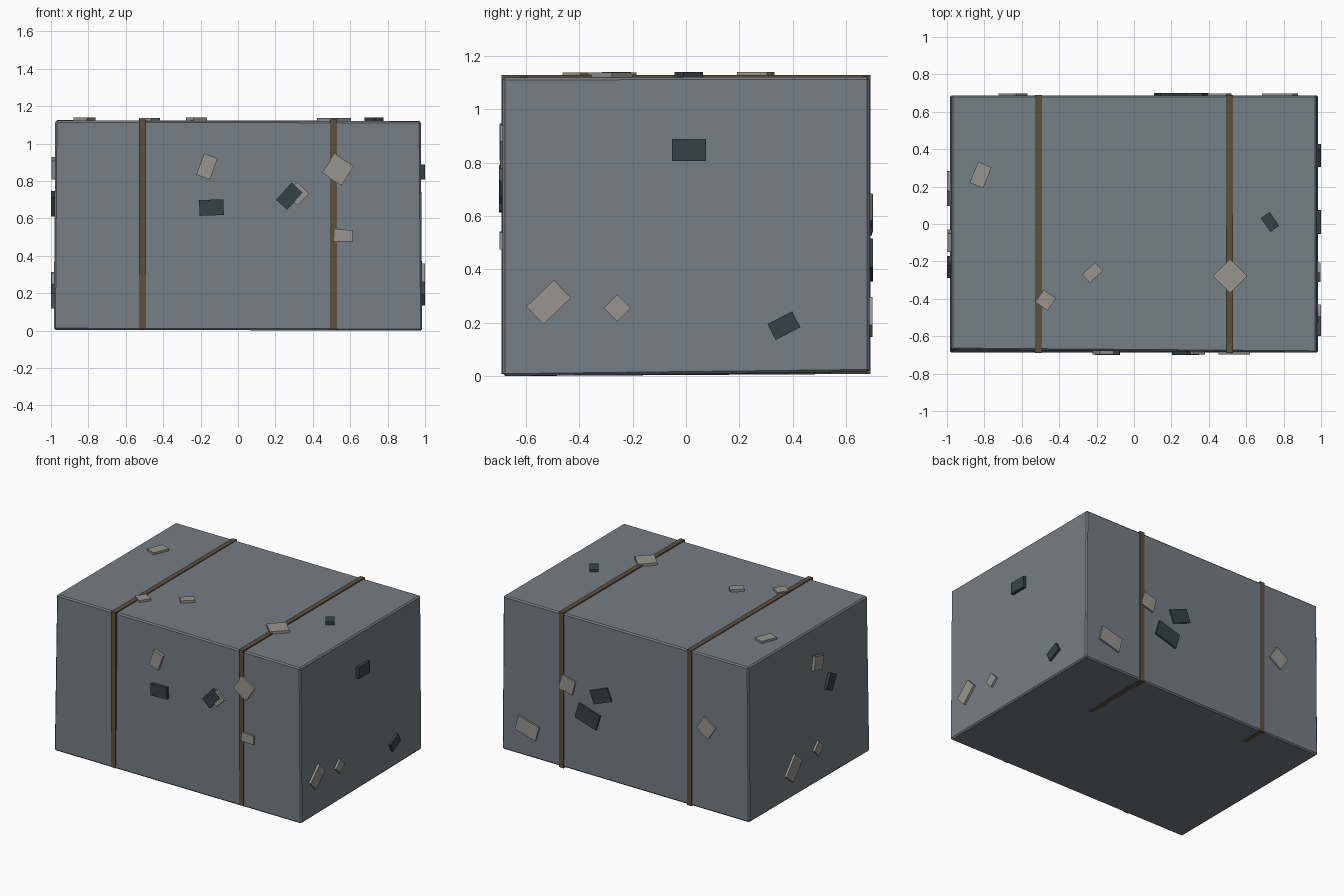
import bpy, bmesh, math
from mathutils import Vector, Matrix

if "Cube" in bpy.data.objects:
    bpy.data.objects.remove(bpy.data.objects["Cube"])


def material(name, rgb):
    m = bpy.data.materials.new(name)
    m.diffuse_color = (*rgb, 1)
    m.use_nodes = True
    m.node_tree.nodes["Principled BSDF"].inputs["Base Color"].default_value = m.diffuse_color
    return m


SLATE = material("slate_grey", (0.175, 0.21, 0.235))
BROWN = material("strap_brown", (0.11, 0.08, 0.045))
PALE = material("pale_stone", (0.31, 0.30, 0.265))
DARK = material("dark_slate", (0.036, 0.055, 0.066))


def finish(bm, name, mat):
    bmesh.ops.recalc_face_normals(bm, faces=bm.faces)
    me = bpy.data.meshes.new(name)
    bm.to_mesh(me)
    bm.free()
    me.materials.append(mat)
    ob = bpy.data.objects.new(name, me)
    bpy.context.collection.objects.link(ob)
    return ob


# Crate body: a cube made slightly crooked, with narrow bevelled edges
bm = bmesh.new()
bmesh.ops.create_cube(bm, size=2)
for v in bm.verts:
    x, y, z = v.co
    v.co.x = x * (0.981 - 0.004 * z)
    v.co.y = y * (0.672 if x < 0 and y < 0 and z > 0 else 0.687)
    if z > 0:
        v.co.z = 1.122 + 0.001 * y - 0.002 * x
    else:
        v.co.z = 0.007 + 0.005 * y + 0.001 * x + 0.003 * x * y
bmesh.ops.bevel(bm, geom=bm.edges[:], offset=0.009, segments=1, affect='EDGES')
finish(bm, "crate_body", SLATE)


# Straps: closed rectangular bands wrapped around the crate
def strap(name, x, width=0.036):
    bm = bmesh.new()
    rings = []
    for sx in (-width / 2, width / 2):
        for d in (0, 0.03):
            y, z0, z1 = 0.691 - d, 0.008 + d, 1.129 - d
            rings.append([bm.verts.new((x + sx, a, b))
                          for a, b in ((-y, z0), (y, z0), (y, z1), (-y, z1))])
    for a, b in ((0, 1), (1, 3), (3, 2), (2, 0)):
        for i in range(4):
            j = (i + 1) % 4
            bm.faces.new((rings[a][i], rings[a][j], rings[b][j], rings[b][i]))
    finish(bm, name, BROWN)


strap("left_strap", -0.51)
strap("right_strap", 0.51)

# Side frames: each wall is the front turned about z; the top lies flat
THICK = 0.024
UPRIGHT = Matrix.Rotation(math.pi / 2, 4, 'X')


def side_frame(side):
    if side == "top":
        return Matrix.Translation((0, 0, 1.14))
    turn = ("front", "right", "back", "left").index(side)
    reach = 1.0 if turn % 2 else 0.70
    return (Matrix.Rotation(turn * math.pi / 2, 4, 'Z')
            @ Matrix.Translation((0, -reach, 0)) @ UPRIGHT)


# Patches: (across, up, length, angle) as seen from outside each side
def patches(kind, mat, aspect, sink, **sides):
    for side, items in sides.items():
        for i, (a, b, size, ang) in enumerate(items, 1):
            m = (side_frame(side) @ Matrix.Translation((a, b, -sink - THICK / 2))
                 @ Matrix.Rotation(math.radians(ang), 4, 'Z')
                 @ Matrix.Diagonal((size, size / aspect, THICK, 1)))
            bm = bmesh.new()
            bmesh.ops.create_cube(bm, size=1, matrix=m)
            finish(bm, f"{side}_{kind}_{i}", mat)


patches("dark_patch", DARK, 1.55, 0,
        front=[(-0.142, 0.658, 0.13, 2), (0.275, 0.719, 0.124, 48)],
        right=[(0.011, 0.848, 0.127, 0), (0.367, 0.189, 0.104, 27)],
        back=[(-0.193, 0.61, 0.148, 22), (-0.297, 0.435, 0.177, -17)],
        left=[(0.23, 0.678, 0.115, 63)],
        top=[(0.727, 0.011, 0.09, -55)])
patches("pale_patch", PALE, 1.55, 0.001,
        front=[(-0.166, 0.877, 0.12, 70), (0.564, 0.508, 0.098, -2)],
        right=[(-0.515, 0.277, 0.143, 44)],
        back=[(-0.78, 0.222, 0.17, -15)],
        left=[(-0.19, 0.215, 0.165, 50)],
        top=[(-0.82, 0.262, 0.12, 68), (-0.222, -0.26, 0.095, 42)])
patches("square_patch", PALE, 1.0, 0.002,
        front=[(0.318, 0.732, 0.087, -45), (0.535, 0.861, 0.122, -33)],
        right=[(-0.258, 0.255, 0.072, -45)],
        back=[(-0.458, 0.62, 0.105, -15), (0.646, 0.605, 0.112, -34)],
        left=[(0.09, 0.868, 0.1, -12), (0.09, 0.25, 0.077, -45)],
        top=[(-0.473, -0.407, 0.08, -34), (0.513, -0.278, 0.13, 45)])
